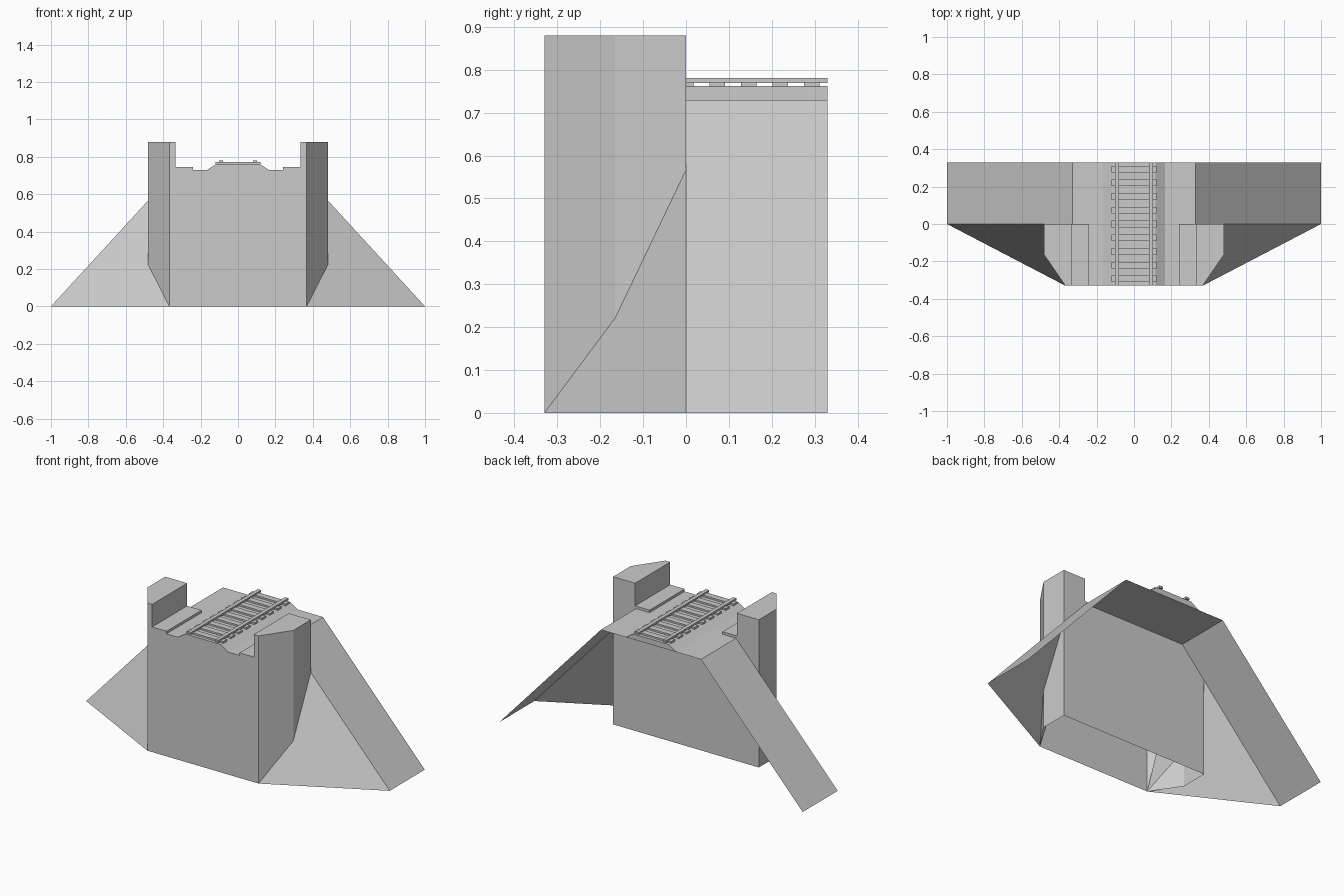
import bpy, bmesh
from mathutils import Vector

if "Cube" in bpy.data.objects:
    bpy.data.objects.remove(bpy.data.objects["Cube"])

Y = 0.33       # half depth
DECK = 0.73    # deck height


def finish(name, bm, fix_normals=True):
    if fix_normals:
        bmesh.ops.recalc_face_normals(bm, faces=bm.faces[:])
    me = bpy.data.meshes.new(name)
    bm.to_mesh(me)
    bm.free()
    ob = bpy.data.objects.new(name, me)
    bpy.context.collection.objects.link(ob)
    return ob


def extrude_profile(pts, y0, y1):
    """Solid from an x/z profile swept along y."""
    bm = bmesh.new()
    f = bm.faces.new([bm.verts.new((x, y0, z)) for x, z in pts])
    r = bmesh.ops.extrude_face_region(bm, geom=[f], use_keep_orig=True)
    bmesh.ops.translate(bm, vec=(0, y1 - y0, 0),
                        verts=[v for v in r["geom"] if isinstance(v, bmesh.types.BMVert)])
    return bm


def mirrored(half):
    return half + [(-x, z) for x, z in reversed(half)]


def box(name, x0, x1, y0, y1, z0, z1):
    return finish(name, extrude_profile([(x0, z0), (x1, z0), (x1, z1), (x0, z1)], y0, y1))


# Abutment: walls, parapets and kerbs, open underneath, front corners chamfered
bm = extrude_profile(mirrored([(0.48, 0), (0.48, 0.88), (0.335, 0.88), (0.335, 0.745),
                               (0.24, 0.745), (0.24, DECK)]), -Y, 0)
bmesh.ops.recalc_face_normals(bm, faces=bm.faces[:])
for s in (1, -1):
    cut = bmesh.ops.bisect_plane(bm, geom=bm.verts[:] + bm.edges[:] + bm.faces[:],
                                 plane_co=(0.367 * s, -Y, 0),
                                 plane_no=(0.165 * s, -0.113, 0), clear_outer=True)
    edges = [e for e in cut["geom_cut"] if isinstance(e, bmesh.types.BMEdge)]
    bmesh.ops.holes_fill(bm, edges=edges, sides=0)
bmesh.ops.recalc_face_normals(bm, faces=bm.faces[:])
bottom = [f for f in bm.faces if all(v.co.z < 1e-4 for v in f.verts)]
bmesh.ops.delete(bm, geom=bottom, context="FACES_ONLY")
finish("abutment", bm, False)

# Embankment: thin sheet with a deck strip, side slopes and front slope triangles
bm = bmesh.new()


def sheet(pts, up):
    f = bm.faces.new([bm.verts.new(p) for p in pts])
    f.normal_update()
    if f.normal.dot(Vector(up)) < 0:
        f.normal_flip()


sheet([(-0.33, 0, DECK), (0.33, 0, DECK), (0.33, Y, DECK), (-0.33, Y, DECK)], (0, 0, 1))
for s in (1, -1):
    top, foot = (0.33 * s, 0, DECK), (s, 0, 0)
    sheet([top, foot, (s, Y, 0), (0.33 * s, Y, DECK)], (0, 0, 1))
    sheet([top, foot, (0.367 * s, -Y, 0)], (0, 0, 1))
bmesh.ops.remove_doubles(bm, verts=bm.verts[:], dist=1e-4)
finish("embankment", bm, False)

# Ballast bed, open underneath
bm = extrude_profile(mirrored([(0.165, DECK), (0.115, 0.762)]), -Y, Y)
bmesh.ops.recalc_face_normals(bm, faces=bm.faces[:])
bmesh.ops.delete(bm, geom=[f for f in bm.faces if f.normal.z < -0.9], context="FACES_ONLY")
finish("ballast", bm, False)

# Track: sleepers and two rails
for i in range(9):
    y = (i - 4) * 0.0733
    box(f"sleeper_{i + 1}", -0.12, 0.12, y - 0.018, y + 0.018, 0.761, 0.772)
for name, x in (("left_rail", -0.09), ("right_rail", 0.09)):
    box(name, x - 0.011, x + 0.011, -Y, Y, 0.769, 0.781)
